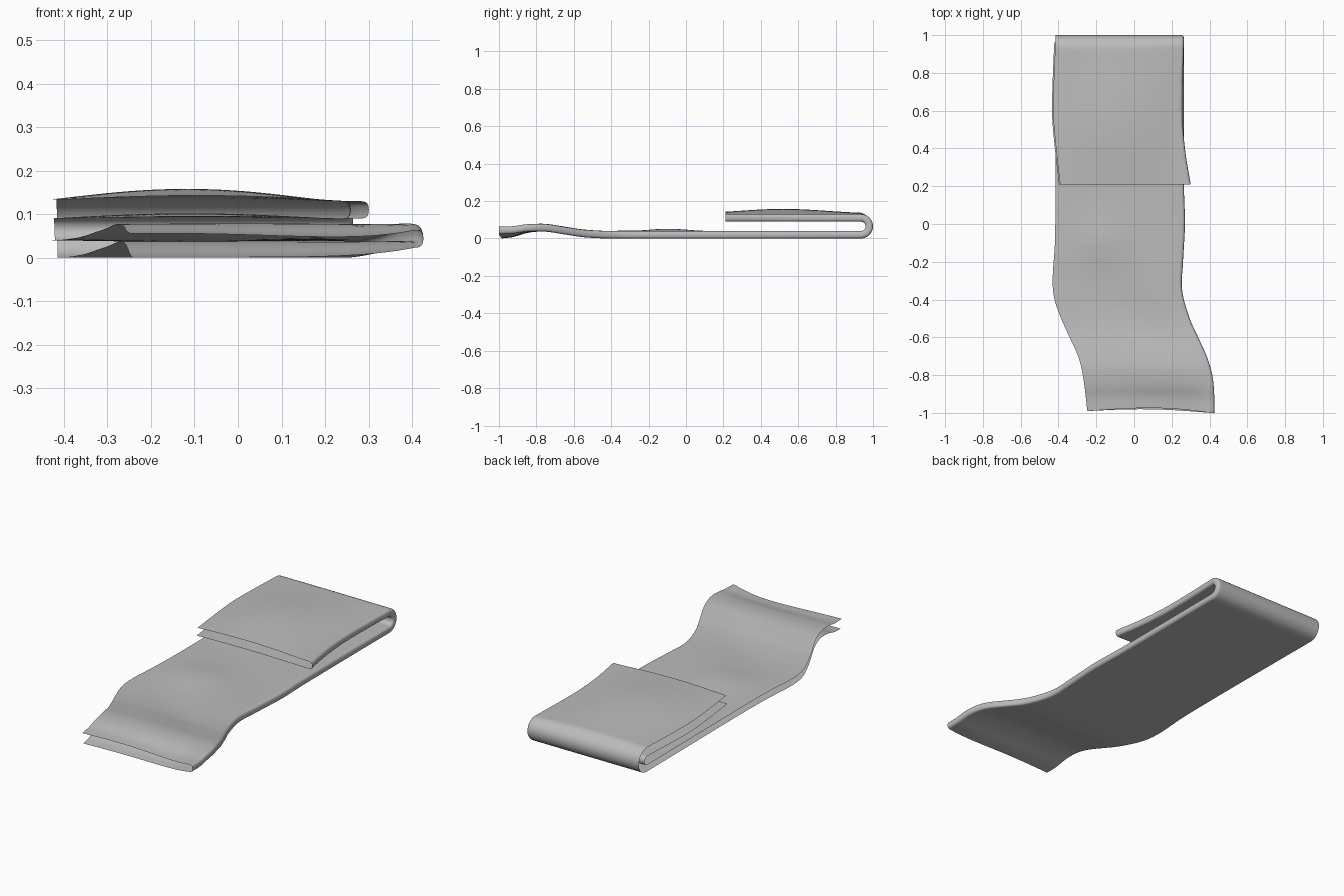
import bpy
import bmesh
from math import sin, cos, pi, exp

cube = bpy.data.objects.get("Cube")
if cube:
    bpy.data.objects.remove(cube, do_unlink=True)

HALF = 0.02          # half the gap between the two cloth layers
RADIUS = 0.045       # bend radius of the lengthwise fold
BEND_Y = 0.935


def curve(keys, t):
    """Smooth curve through (position, value) keys."""
    t = min(max(t, keys[0][0]), keys[-1][0])
    last = len(keys) - 1
    i = next(k for k in range(last) if t <= keys[k + 1][0])

    def slope(k):
        a, b = keys[max(k - 1, 0)], keys[min(k + 1, last)]
        return (b[1] - a[1]) / (b[0] - a[0])
    (t0, v0), (t1, v1) = keys[i], keys[i + 1]
    w, d = (t - t0) / (t1 - t0), t1 - t0
    return ((2*w**3 - 3*w*w + 1)*v0 + (w**3 - 2*w*w + w)*d*slope(i)
            + (3*w*w - 2*w**3)*v1 + (w**3 - w*w)*d*slope(i + 1))


def bump(v, centre, width):
    return exp(-((v - centre) / width) ** 2)


# Side edges of the lower and upper lengths, keyed by y
LOW_LEFT = [(-1, -.24), (-.8, -.265), (-.7, -.29), (-.6, -.335), (-.5, -.38),
            (-.4, -.415), (-.3, -.425), (-.1, -.413), (.2, -.41), (1, -.415)]
LOW_RIGHT = [(-1, .425), (-.9, .425), (-.8, .415), (-.7, .385), (-.6, .34),
             (-.5, .295), (-.35, .255), (-.2, .26), (0, .27), (.2, .265), (1, .265)]
TOP_LEFT = [(.2, -.39), (.4, -.413), (.6, -.428), (1, -.415)]
TOP_RIGHT = [(.2, .302), (.4, .27), (.6, .257), (1, .265)]
LIFT = [(-1, 0), (-.93, .008), (-.85, .03), (-.76, .037), (-.65, .022),
        (-.55, .007), (-.4, 0), (1, 0)]

# Stations along the cloth: (y, z, normal y, normal z, is upper)
stations = []
for i in range(97):
    stations.append((-.99 + (BEND_Y + .99) * i / 96, HALF, 0, 1, False))
for i in range(1, 24):
    a = pi * i / 24
    stations.append((BEND_Y + RADIUS * sin(a), HALF + RADIUS * (1 - cos(a)),
                     -sin(a), cos(a), a > pi / 2))
for i in range(41):
    stations.append((BEND_Y - (BEND_Y - .21) * i / 40, HALF + 2 * RADIUS, 0, -1, True))

# Cross-section: inner layer, rounded closed edge, outer layer (u, side, edge inset)
section = [(i / 32, 1, HALF) for i in range(33)]
for i in range(1, 12):
    a = pi * i / 12
    c = cos(a)
    section.append((1, (1 if c > 0 else -1) * abs(c) ** .75, HALF * (1 - sin(a) ** .75)))
section += [(1 - i / 32, -1, HALF) for i in range(33)]


def place(station, point):
    y, z, ny, nz, upper = station
    u, side, inset = point
    left = curve(TOP_LEFT if upper else LOW_LEFT, y)
    right = curve(TOP_RIGHT if upper else LOW_RIGHT, y)
    if side == 1:
        left -= .006 * (1 - u)
    x = left + (right - HALF - left) * u + (HALF - inset if u == 1 else 0)
    flat = max(0, 1 - abs(ny) * 2)
    spread = HALF * side
    z += spread * nz
    if upper:
        # Soft rise in the middle of the folded-over flap
        rise = .026 if side < 0 else .012
        z += flat * rise * sin(pi * min(u * 1.05, 1)) * bump(y, .52, .33)
        z += flat * .004 * (1 - u) * (side < 0)
    else:
        z += curve(LIFT, y)
        end = bump(y, -1, .13)
        top = (side + 1) / 2
        # Open mouth, raised closed corner and gentle wrinkles
        z += end * .022 * (u ** 6 + .35 * top * sin(pi * u) * (1 - u) * 2)
        z += end * .015 * top * (1 - u) ** 3
        z += top * .011 * bump(y, -.1, .14) * bump(u, .35, .25)
        z += top * .004 * sin(9 * y + 5 * u) * sin(pi * u) * bump(y, -.35, .4)
        wave = .014 * sin(pi * u) if not top else .026 * sin(pi * u) * (.6 + .4 * u)
        y += end * (wave - .01 * u)
    return x, y + spread * ny, max(z, 0)


# Folded cloth surface
bm = bmesh.new()
rows = [[bm.verts.new(place(s, p)) for p in section] for s in stations]
for a, b in zip(rows, rows[1:]):
    for j in range(len(section) - 1):
        bm.faces.new((a[j], a[j + 1], b[j + 1], b[j])).smooth = True
mesh = bpy.data.meshes.new("folded_cloth")
bm.to_mesh(mesh)
bm.free()
cloth = bpy.data.objects.new("folded_cloth", mesh)
bpy.context.collection.objects.link(cloth)

# Plain grey fabric
grey = bpy.data.materials.new("grey_fabric")
grey.use_nodes = True
colour = (.5, .5, .5, 1)
grey.diffuse_color = colour
grey.node_tree.nodes["Principled BSDF"].inputs["Base Color"].default_value = colour
mesh.materials.append(grey)
